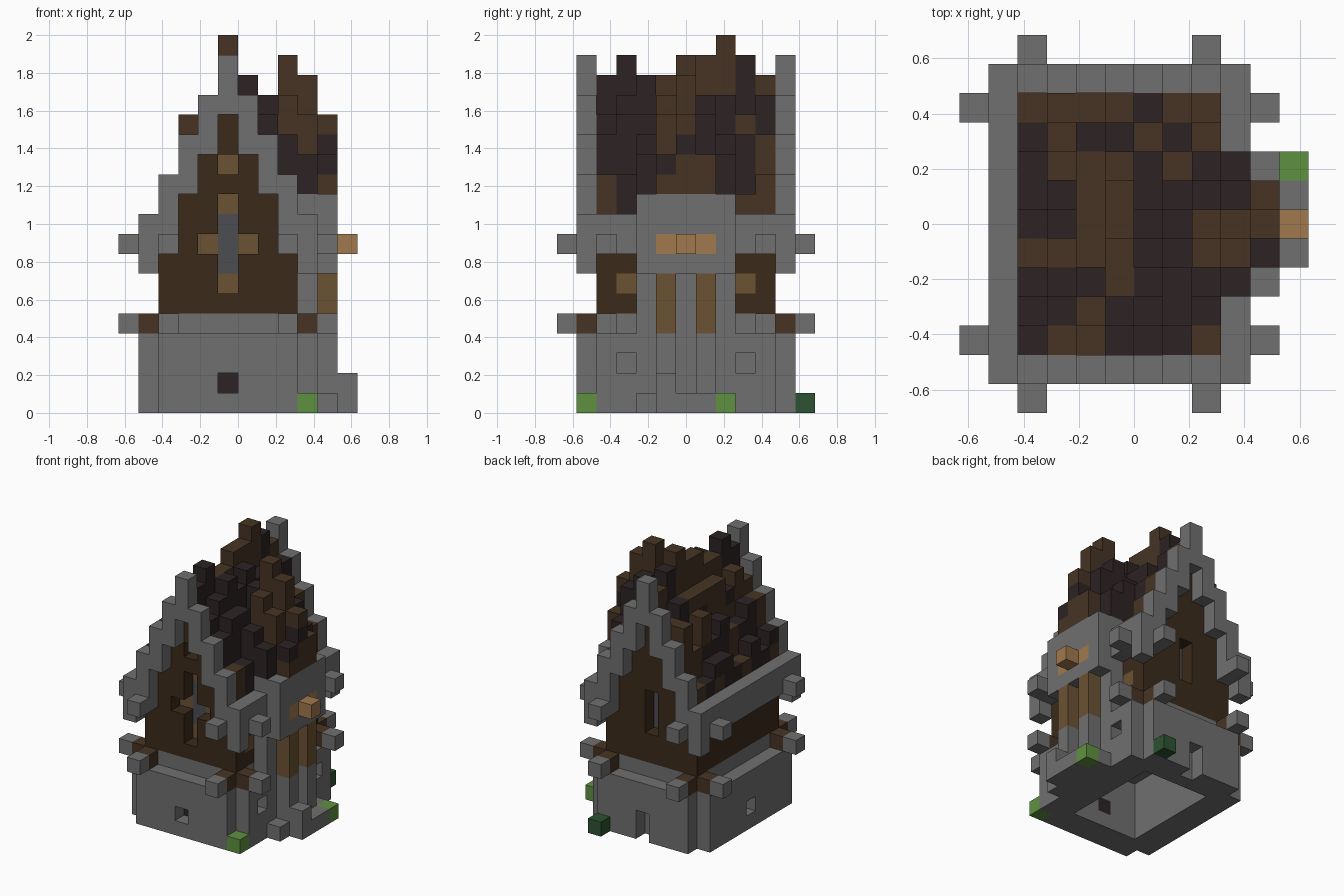
import bpy, bmesh, random
from mathutils import Vector

random.seed(4)
cube = bpy.data.objects.get("Cube")
if cube:
    bpy.data.objects.remove(cube)

U = 2 / 19                      # block size
ORIGIN = Vector((-6 * U, -6.5 * U, 0))
cells = {}                      # block position -> (part, colour)


def linear(hexa):
    vals = [int(hexa[n:n + 2], 16) / 255 for n in (0, 2, 4)]
    return [((v + .055) / 1.055) ** 2.4 if v > .04 else v / 12.92 for v in vals] + [1]


def material(name, hexa):
    m = bpy.data.materials.new(name)
    m.use_nodes = True
    m.diffuse_color = linear(hexa)
    m.node_tree.nodes["Principled BSDF"].inputs["Base Color"].default_value = linear(hexa)
    return m


MATS = {n: material(n, h) for n, h in {
    "stone": "707070", "wall_wood": "3b2a1a", "roof_brown": "463424",
    "roof_dark": "2d2323", "trim_wood": "6b5233", "light_wood": "a0784d",
    "leaf": "5f9141", "dark_leaf": "2d5232", "glass": "4c4d52"}.items()}


def span(v):
    return range(v[0], v[1] + 1) if isinstance(v, tuple) else (v,)


def fill(part, colour, x, y, z):
    for i in span(x):
        for j in span(y):
            for k in span(z):
                cells[i, j, k] = (part, colour)


def carve(x, y, z):
    for i in span(x):
        for j in span(y):
            for k in span(z):
                cells.pop((i, j, k), None)


# stone base: outer facing walls with open corners, inner walls, ceiling
base = "stone_base"
fill(base, "stone", (2, 8), (1, 11), (0, 3))
fill(base, "stone", (1, 9), (2, 10), (0, 3))
carve((3, 7), (3, 9), (0, 3))
fill(base, "stone", (2, 8), (2, 10), 4)
carve(5, (1, 2), 1)
fill("hearth", "roof_dark", 5, 2, 1)
carve(1, 6, 1)
carve(5, 11, (0, 1))
for j in (3, 9):
    carve(9, j, 2)

# timber storey
wall = "timber_walls"
fill(wall, "wall_wood", (2, 8), (2, 10), (5, 7))
fill(wall, "wall_wood", (3, 7), (2, 10), (8, 10))
fill(wall, "wall_wood", (4, 6), (2, 10), (11, 12))
fill(wall, "wall_wood", 5, (2, 10), (13, 14))
carve((3, 7), (3, 9), (5, 10))
carve((4, 6), (3, 9), (11, 12))
carve(5, (3, 9), (13, 14))

# tall gable windows, the front one with a wooden surround
for j, inner in ((2, 3), (10, 9)):
    carve(5, j, (7, 9))
    fill("window_glass", "glass", 5, inner, (7, 9))
for i, k in ((5, 6), (5, 10), (4, 8), (6, 8), (5, 12)):
    carve(i, 2, k)
    fill("window_trim", "trim_wood", i, 3, k)
for j in (3, 9):
    fill("side_window_trim", "trim_wood", 8, j, 6)

# stepped stone gables, front and back
RIDGE = {i: 17 - 2 * abs(i - 5) for i in range(1, 10)}
for j in (1, 11):
    for i, top in RIDGE.items():
        fill("gable_frame", "stone", i, j, (max(top - 2, 7) + (i in (2, 8)) * -1, top))

# long eaves
for i in (1, 9):
    fill("eaves", "stone", i, (2, 10), (8, 9))

# crossed beam ends
for k in (4, 8):
    inner = "roof_brown" if k == 4 else "stone"
    for j in (2, 10):
        fill("beam_joints", inner, 1, j, k)
        fill("beam_joints", inner, 9, j, k)
        fill("beam_ends", "stone", 0, j, k)
        fill("beam_ends", "stone", 10, j, k)
    for i in (2, 8):
        fill("beam_joints", inner, i, 1, k)
        fill("beam_joints", inner, i, 11, k)
        fill("beam_ends", "stone", i, 0, k)
        fill("beam_ends", "stone", i, 12, k)

# porch bay on the right side: wall, hood, posts, lintel, steps
bay = "porch_bay"
fill(bay, "stone", 9, (4, 8), (0, 10))
fill(bay, "stone", 10, (4, 8), (7, 10))
fill(bay, "stone", 10, (4, 8), 0)
for j in (5, 7):
    fill(bay, "stone", 10, j, (0, 3))
    fill("porch_posts", "trim_wood", 10, j, (4, 6))
    fill("porch_lintel", "light_wood", 10, j, 8)
fill("porch_lintel", "light_wood", (10, 11), 6, 8)
fill("porch_steps", "stone", 11, (5, 7), 0)
fill("porch_steps", "stone", 11, 5, 1)

# ragged shingle roof; one row of letters per line from front to back
PATTERN = ["DBBDDDB..", "DDBDDDD..", "DDDBDDDD.", "BBBBDDBBD", "DDBBDDBBB",
           "DDBBDDDDB", "DBBBDBDD.", "DBDDBDB..", "BBBBDBB.."]
CREST = [16, 17, 16, 16, 17, 17, 18, 17, 16]
BAY_TOP = {6: 16, 7: 15, 8: 17, 9: 16, 10: 14}
for row, text in enumerate(PATTERN):
    j = row + 2
    for col, letter in enumerate(text):
        i = col + 2
        if letter == ".":
            continue
        low, top = 11, 0
        if i < 9:
            low = RIDGE[i] - 2
            top = RIDGE[i] + random.choice((-1, 0, 1))
            if i in (2, 8):
                low, top = 10, random.choice((10, 11))
            if i == 5:
                top = CREST[row]
        if 4 <= j <= 8 and i in BAY_TOP:
            top = max(top, BAY_TOP[i] - 2 * abs(j - 6))
        colour = "roof_dark" if letter == "D" else "roof_brown"
        fill("roof", colour, i, j, (low, top))
        # scattered odd shingles on the taller columns
        for k in range(low, top):
            if random.random() < .2:
                fill("roof", random.choice(("roof_dark", "roof_brown")), i, j, k)

# bushes
fill("front_bush", "leaf", 9, 1, 0)
fill("side_bush", "leaf", 11, 8, 0)
fill("back_bush", "dark_leaf", 8, 12, 0)

# one mesh per part, made of the exposed block faces
AXES = [Vector(a) for a in ((1, 0, 0), (0, 1, 0), (0, 0, 1))]
for part in dict.fromkeys(p for p, c in cells.values()):
    mesh = bpy.data.meshes.new(part)
    bm = bmesh.new()
    used = []
    for pos, (owner, colour) in cells.items():
        if owner != part:
            continue
        if colour not in used:
            used.append(colour)
            mesh.materials.append(MATS[colour])
        mid = Vector(pos) + Vector((.5, .5, .5))
        for a in range(3):
            for s in (-1, 1):
                n = AXES[a] * s
                if tuple(int(c) for c in Vector(pos) + n) in cells:
                    continue
                u, v = AXES[a - 2] / 2, AXES[a - 1] / 2 * s
                quad = [mid + n / 2 + d for d in (-u - v, u - v, u + v, v - u)]
                face = bm.faces.new([bm.verts.new(ORIGIN + q * U) for q in quad])
                face.material_index = used.index(colour)
    bmesh.ops.remove_doubles(bm, verts=bm.verts, dist=.001)
    bm.to_mesh(mesh)
    bm.free()
    bpy.context.collection.objects.link(bpy.data.objects.new(part, mesh))
